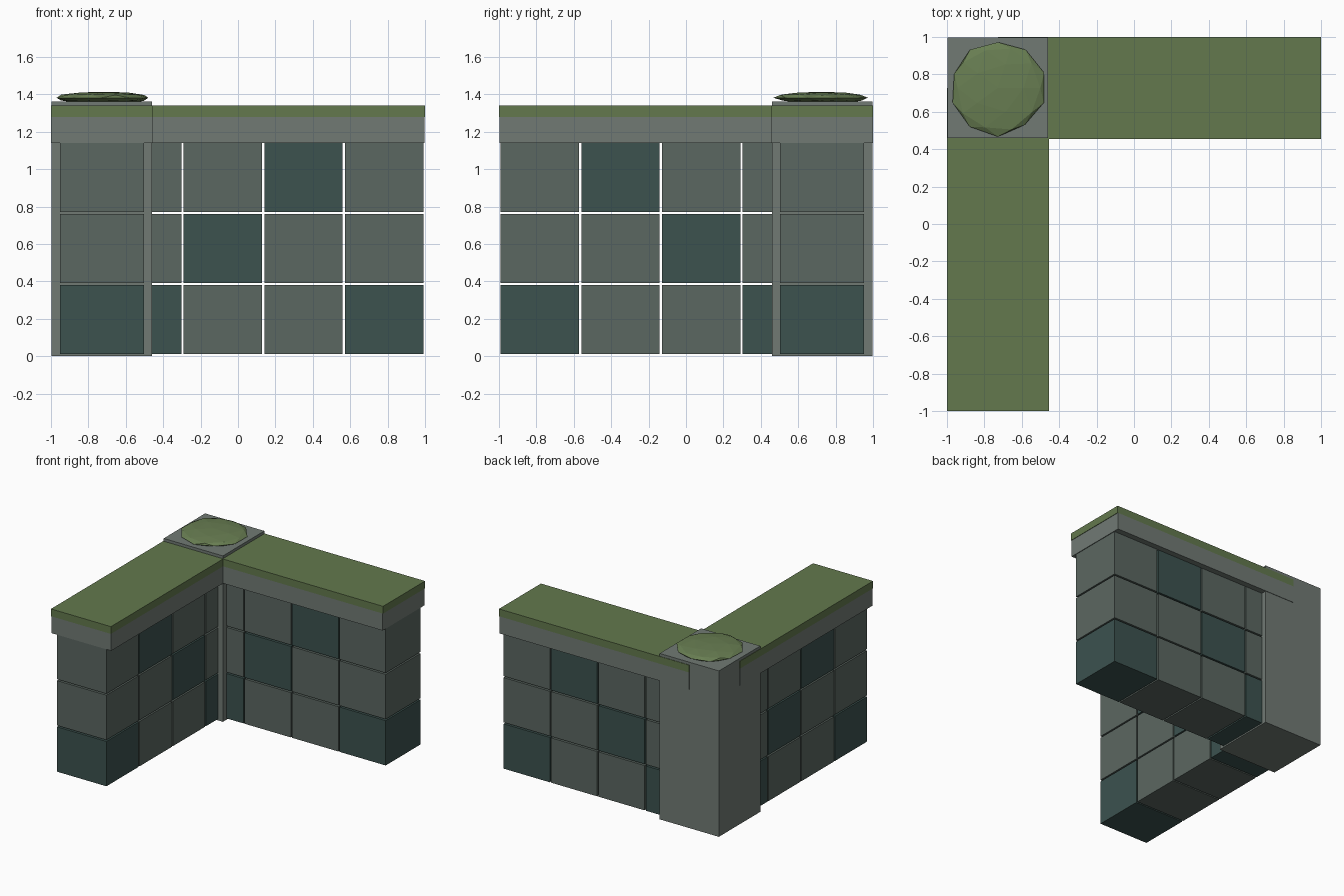
import bpy, random
from mathutils import Vector

if "Cube" in bpy.data.objects:
    bpy.data.objects.remove(bpy.data.objects["Cube"])

random.seed(4)


def material(name, rgb):
    m = bpy.data.materials.new(name)
    m.diffuse_color = (*rgb, 1)
    m.use_nodes = True
    m.node_tree.nodes["Principled BSDF"].inputs["Base Color"].default_value = m.diffuse_color
    return m


STONE = material("stone", (0.105, 0.135, 0.12))
DARK = material("dark_stone", (0.045, 0.085, 0.078))
TRIM = material("trim_stone", (0.165, 0.195, 0.175))
MOSS = material("moss", (0.125, 0.19, 0.075))
LEAF = material("leaf", (0.14, 0.21, 0.085))


def box(name, lo, hi, mat):
    lo, hi = Vector(lo), Vector(hi)
    bpy.ops.mesh.primitive_cube_add(size=1, location=(lo + hi) / 2)
    o = bpy.context.object
    o.name = name
    o.scale = hi - lo
    bpy.ops.object.transform_apply(location=False, rotation=False, scale=True)
    o.data.materials.append(mat)


C = 0.7275            # corner post centre is (-C, C)
PITCH, ROW, GAP = 0.431, 0.38, 0.012


def arm_box(name, arm, start, end, half, z0, z1, mat):
    # box along one arm; the side arm is the back arm mirrored across x = -y
    if arm == "back":
        box(f"back_{name}", (start, C - half, z0), (end, C + half, z1), mat)
    else:
        box(f"side_{name}", (-C - half, -end, z0), (-C + half, -start, z1), mat)


for arm in ("back", "side"):
    # stacked blocks with open joints
    for row in range(3):
        for col in range(4):
            x = -C + col * PITCH
            z = row * ROW
            mat = DARK if (col + 2 * row) % 3 == 0 else STONE
            arm_box(f"block_{row}_{col}", arm, x + GAP / 2, x + PITCH - GAP / 2,
                    0.225, z + 0.012, z + ROW, mat)
    # coping stone and moss layer
    arm_box("coping", arm, -C, 0.996, 0.2725, 1.14, 1.28, TRIM)
    arm_box("moss", arm, -C, 1.0, 0.2725, 1.28, 1.34, MOSS)

# corner post
box("corner_post", (-C - 0.269, C - 0.269, 0), (-C + 0.269, C + 0.269, 1.363), TRIM)

# flattened low-poly bush on the post
bpy.ops.mesh.primitive_ico_sphere_add(subdivisions=2, radius=1, location=(-C, C, 1.382))
bush = bpy.context.object
bush.name = "bush"
for v in bush.data.vertices:
    k = random.uniform(0.94, 1.02)
    v.co = (v.co.x * 0.258 * k, v.co.y * 0.258 * k, v.co.z * 0.033 * k)
bush.data.materials.append(LEAF)
